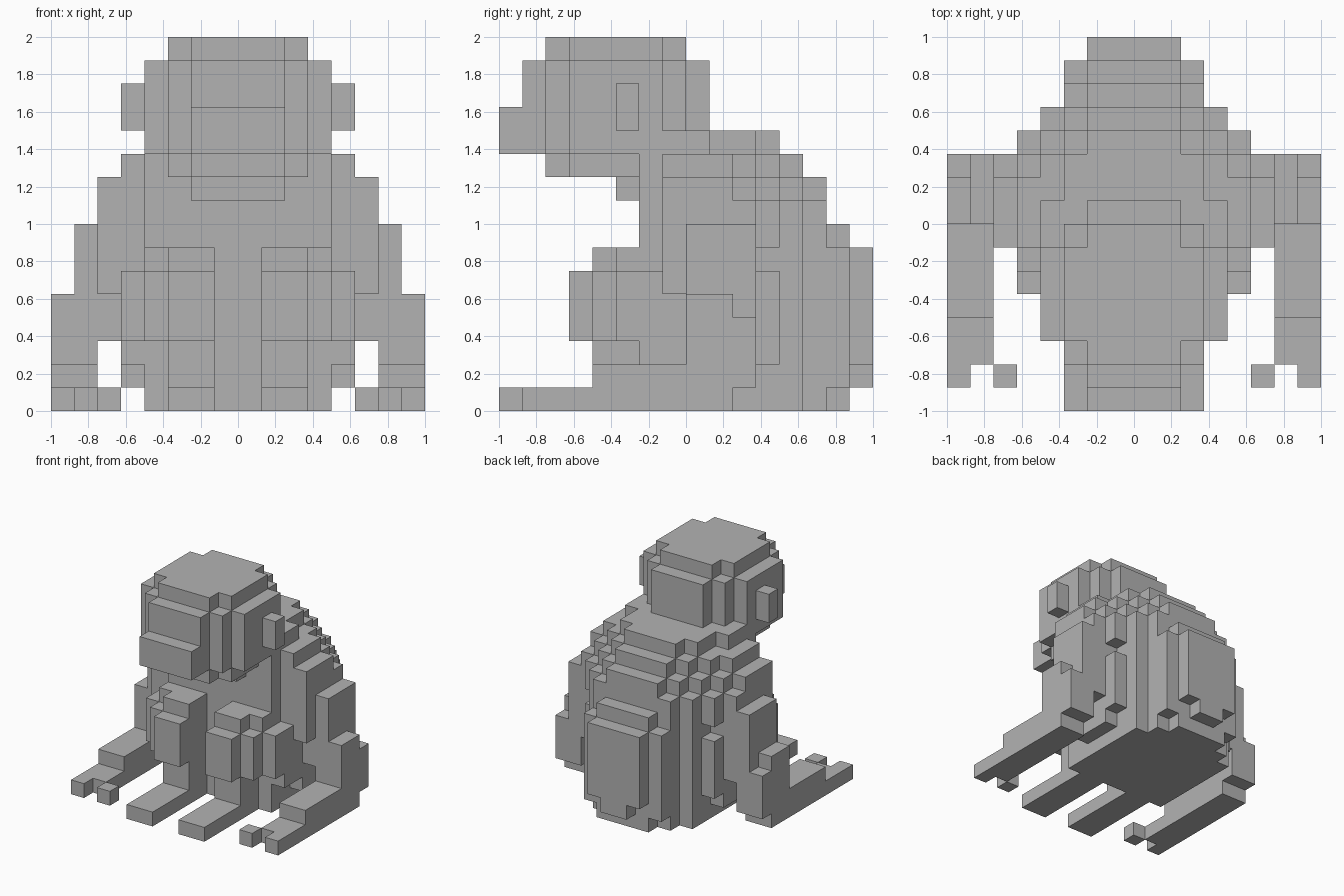
import bpy, bmesh
from mathutils import Vector

U = 0.125  # size of one block

cube = bpy.data.objects.get("Cube")
if cube:
    bpy.data.objects.remove(cube, do_unlink=True)

grey = bpy.data.materials.new("plain grey")
grey.use_nodes = True
COLOUR = (0.45, 0.45, 0.45, 1)
grey.diffuse_color = COLOUR
grey.node_tree.nodes["Principled BSDF"].inputs["Base Color"].default_value = COLOUR


def block_part(name, boxes):
    """Merge boxes (x0, x1, y0, y1, z0, z1), in blocks, into one outer skin."""
    cells = {(x, y, z) for x0, x1, y0, y1, z0, z1 in boxes
             for x in range(x0, x1) for y in range(y0, y1) for z in range(z0, z1)}
    bm = bmesh.new()
    verts = {}

    def corner(p):
        key = tuple(round(c) for c in p)
        if key not in verts:
            verts[key] = bm.verts.new(Vector(key) * U)
        return verts[key]

    for cell in cells:
        for axis in range(3):
            for side in (0, 1):
                n = Vector((0, 0, 0))
                n[axis] = 1
                step = 1 if side else -1
                if tuple(c + step * int(k) for c, k in zip(cell, n)) in cells:
                    continue
                a, b = Vector((0, 0, 0)), Vector((0, 0, 0))
                a[(axis + 1) % 3] = 1
                b[(axis + 2) % 3] = 1
                o = Vector(cell) + n * side
                quad = [o, o + a, o + a + b, o + b]
                if not side:
                    quad.reverse()
                bm.faces.new([corner(p) for p in quad])
    bmesh.ops.dissolve_limit(bm, angle_limit=0.02, verts=bm.verts[:], edges=bm.edges[:])
    mesh = bpy.data.meshes.new(name)
    bm.to_mesh(mesh)
    bm.free()
    mesh.materials.append(grey)
    bpy.context.collection.objects.link(bpy.data.objects.new(name, mesh))


def centred(rows):
    """Rows of (half width, y0, y1, z0, z1)."""
    return [(-w, w, *rest) for w, *rest in rows]


def pair(name, boxes):
    block_part("left_" + name, boxes)
    block_part("right_" + name, [(-b[1], -b[0], *b[2:]) for b in boxes])


# Rounded torso with a stepped back
block_part("torso", centred([
    (4, -2, 5, 0, 9), (3, -2, 6, 0, 9), (2, -2, 7, 0, 8),
    (3, -2, 7, 1, 7), (2, 7, 8, 2, 7), (1, 7, 8, 1, 2),
    (5, 0, 3, 1, 10), (5, -2, 4, 2, 6), (5, -1, 4, 7, 9), (5, -1, 3, 6, 10),
    (4, -2, 4, 9, 10), (3, -2, 5, 9, 10), (2, -2, 6, 9, 10),
    (5, -1, 2, 10, 11), (4, -2, 3, 10, 11), (3, -2, 4, 10, 11), (2, -2, 5, 10, 11),
    (4, -1, 1, 11, 12), (3, -1, 3, 11, 12), (2, -1, 4, 11, 12),
]))

# Head, chin and muzzle
block_part("head", centred([
    (4, -5, -1, 11, 15), (3, -6, 0, 11, 15), (2, -7, 1, 11, 15),
    (3, -5, -1, 15, 16), (2, -6, 0, 15, 16),
]))
block_part("muzzle", centred([(2, -8, -7, 11, 13)]))
block_part("chin", centred([(3, -5, -2, 10, 11), (2, -6, -2, 10, 11), (2, -3, -2, 9, 10)]))
pair("ear", [(4, 5, -3, -2, 12, 14)])

# Bent legs with long feet
pair("leg", [
    (1, 3, -5, -2, 3, 6), (1, 4, -4, -2, 3, 6),
    (1, 3, -4, -2, 6, 7), (1, 4, -3, -2, 6, 7),
    (4, 5, -3, -1, 3, 6), (3, 5, -2, -1, 2, 3),
    (1, 3, -4, -2, 0, 3),
])
pair("foot", [(1, 3, -8, -4, 0, 1)])

# Heavy arms resting on the ground
pair("arm", [
    (5, 6, -1, 2, 5, 10), (5, 6, 0, 3, 3, 9),
    (6, 7, 0, 3, 1, 8), (7, 8, 0, 3, 1, 4), (7, 8, 0, 2, 4, 5),
])
pair("hand", [
    (6, 8, -4, 0, 0, 2), (6, 8, -6, 2, 0, 1), (7, 8, -7, -6, 0, 1),
])
pair("thumb", [(5, 6, -7, -6, 0, 1)])
